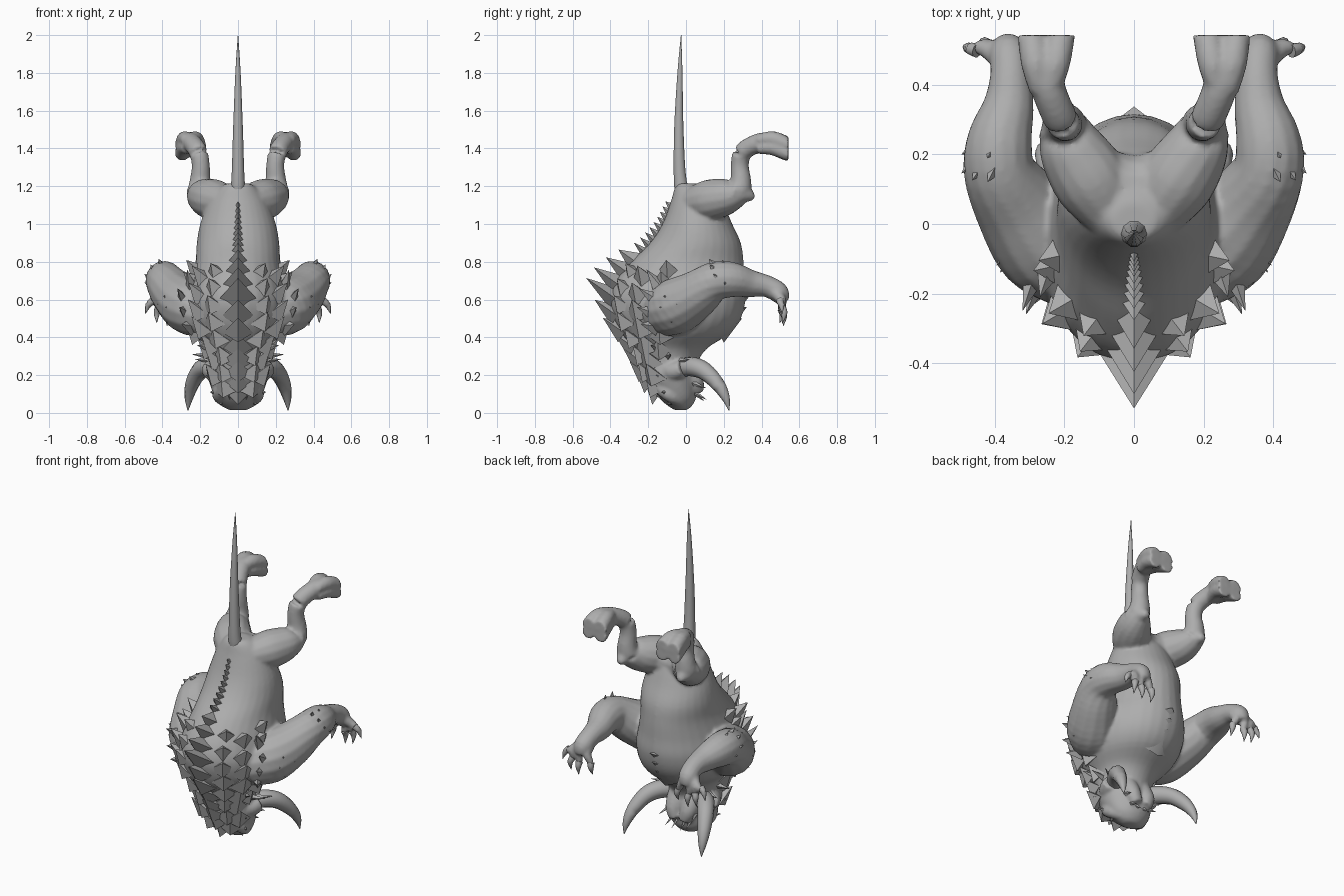
import bpy, bmesh, math
from mathutils import Vector as V

hide = bpy.data.materials.new("stone_grey")
hide.diffuse_color = (0.42, 0.42, 0.42, 1)


def finish(bm, name, angle=35):
    bmesh.ops.recalc_face_normals(bm, faces=bm.faces)
    me = bpy.data.meshes.new(name)
    bm.to_mesh(me)
    bm.free()
    ob = bpy.data.objects.new(name, me)
    bpy.context.collection.objects.link(ob)
    me.materials.append(hide)
    bpy.ops.object.select_all(action='DESELECT')
    ob.select_set(True)
    bpy.context.view_layer.objects.active = ob
    bpy.ops.object.shade_smooth_by_angle(angle=math.radians(angle))
    return ob


def smooth_path(pts, sub=4):
    """Catmull-Rom through points of any dimension."""
    out, n = [], len(pts)
    for i in range(n - 1):
        a, b, c, d = (pts[max(i - 1, 0)], pts[i], pts[i + 1], pts[min(i + 2, n - 1)])
        for s in range(sub):
            t = s / sub
            out.append([0.5 * (2 * q + (r - p) * t + (2 * p - 5 * q + 4 * r - w) * t * t
                               + (3 * q - p - 3 * r + w) * t ** 3)
                        for p, q, r, w in zip(a, b, c, d)])
    return out + [list(pts[-1])]


def skin_rings(bm, rings):
    loops = [[bm.verts.new(p) for p in r] for r in rings]
    n = len(loops[0])
    for a, b in zip(loops, loops[1:]):
        for i in range(n):
            bm.faces.new((a[i], a[(i + 1) % n], b[(i + 1) % n], b[i]))
    bm.faces.new(loops[0])
    bm.faces.new(loops[-1])


def tube(bm, pts, side=1, n=14, flat_end=None):
    """Round limb along (x, y, z, radius) points."""
    path = smooth_path(pts)
    cs = [V((p[0] * side, p[1], p[2])) for p in path]
    rings = []
    for i, c in enumerate(cs):
        t = (cs[min(i + 1, len(cs) - 1)] - cs[max(i - 1, 0)]).normalized()
        if flat_end and i == len(cs) - 1:
            t = V(flat_end)
        u = t.cross(V((0.3, 0.2, 1) if abs(t.z) < 0.8 else (0, 1, 0))).normalized()
        w = t.cross(u)
        r = max(path[i][3], 0.001)
        rings.append([c + r * (u * math.cos(k * math.tau / n) + w * math.sin(k * math.tau / n))
                      for k in range(n)])
    skin_rings(bm, rings)


def spike(bm, base, tip, width, thick, across=None):
    """Four-sided thorn plate, wide across its row."""
    base, tip = V(base), V(tip)
    d = (tip - base).normalized()
    u = V(across or (1, 0, 0))
    u = (u - d * u.dot(d)).normalized()
    w = d.cross(u)
    back = base - d * 0.03
    vs = [bm.verts.new(back + o) for o in (u * width, w * thick, -u * width, -w * thick)]
    top = bm.verts.new(tip)
    bm.faces.new(vs)
    for i in range(4):
        bm.faces.new((vs[i], vs[(i + 1) % 4], top))


# Torso, neck and head sections: z, y low, y high, half width
BODY = [(1.215, -.04, .06, .06), (1.19, -.06, .12, .10), (1.12, -.08, .19, .155), (1.0, -.125, .245, .20),
        (.9, -.19, .29, .218), (.8, -.29, .305, .225), (.7, -.37, .31, .25), (.6, -.40, .315, .275),
        (.5, -.38, .29, .27), (.42, -.34, .23, .235), (.34, -.28, .11, .17), (.26, -.25, .06, .15),
        (.2, -.23, .065, .16), (.13, -.185, .06, .142), (.07, -.135, .05, .115), (.03, -.085, .025, .075),
        (.014, -.055, 0, .04)]


def on_body(z, deg):
    """Point and outward normal on the back, deg from the spine."""
    for a, b in zip(BODY, BODY[1:]):
        if b[0] <= z <= a[0]:
            t = (a[0] - z) / (a[0] - b[0])
            lo, hi, rx = [p + (q - p) * t for p, q in zip(a[1:], b[1:])]
            s, c = math.sin(math.radians(deg)), math.cos(math.radians(deg))
            ry = (hi - lo) / 2
            return (V((rx * s, (lo + hi) / 2 - ry * c, z)),
                    V((s / rx, -c / ry, 0)).normalized())


# Continuous skin: torso, arms and legs fused together
bm = bmesh.new()
N = 32
skin_rings(bm, [[(rx * math.sin(k * math.tau / N),
                  (lo + hi) / 2 - (hi - lo) / 2 * math.cos(k * math.tau / N), z) for k in range(N)]
                for z, lo, hi, rx in smooth_path(BODY)])
# groin web between the thighs
tube(bm, [(-.17, .16, 1.13, .085), (0, .10, 1.10, .10), (.17, .16, 1.13, .085)])
for s in (-1, 1):
    # arm
    tube(bm, [(.16, -.14, .52, .12), (.25, -.06, .56, .15), (.33, .05, .625, .13), (.385, .15, .695, .105),
              (.385, .24, .705, .095), (.36, .34, .685, .074), (.355, .43, .67, .058), (.36, .49, .635, .056),
              (.365, .505, .59, .04)], s)
    # fingers
    for x0, x1, y1, z1 in ((.33, .30, .50, .545), (.37, .375, .508, .535), (.39, .42, .505, .55),
                           (.39, .455, .495, .59)):
        tube(bm, [(x0, .48, .63, .032), ((x0 + x1) / 2 + .01, .507, .595, .025), (x1, y1, z1, .019)], s)
    # thigh and shin
    tube(bm, [(.06, .03, 1.11, .085), (.12, .12, 1.125, .11), (.175, .21, 1.145, .098),
              (.198, .275, 1.175, .072), (.20, .29, 1.23, .056), (.197, .285, 1.31, .048),
              (.21, .30, 1.38, .05), (.24, .37, 1.425, .05), (.255, .42, 1.435, .052)], s)
    # pointed knee
    tube(bm, [(.205, .25, 1.17, .07), (.205, .32, 1.155, .045), (.205, .36, 1.135, .015)], s)
    # toes
    for x0, x1, r in ((.24, .21, .042), (.27, .295, .04)):
        for dz in (.025, -.02):
            tube(bm, [(x0, .38, 1.42 + dz, .03), ((x0 + x1) / 2, .46, 1.425 + dz, .042),
                      (x1, .542, 1.392 + dz, r)], s, flat_end=(0, 1, 0))
    # cheek and brow
    tube(bm, [(.05, -.12, .25, .05), (.12, -.08, .22, .055), (.155, -.02, .235, .045)], s)
    tube(bm, [(.06, -.16, .16, .04), (.10, -.09, .10, .04), (.06, -.02, .06, .035)], s)
    # lower jaw
    tube(bm, [(.05, .0, .24, .06), (.05, .045, .17, .05), (.03, .06, .11, .035)], s)
skin = finish(bm, "body_skin", 60)
rm = skin.modifiers.new("fuse", 'REMESH')
rm.mode, rm.voxel_size, rm.use_smooth_shade = 'VOXEL', 0.01, True
sm = skin.modifiers.new("soften", 'SMOOTH')
sm.factor, sm.iterations = 0.5, 4

# Tail
bm = bmesh.new()
tube(bm, [(0, .0, 1.15, .055), (0, -.03, 1.22, .036), (0, -.038, 1.5, .026), (0, -.032, 1.8, .014),
          (0, -.026, 2.0, .001)], n=10)
finish(bm, "tail", 50)

# Curved horns
bm = bmesh.new()
for s in (-1, 1):
    tube(bm, [(.10, -.03, .235, .05), (.155, .03, .245, .052), (.205, .10, .22, .047), (.243, .17, .15, .037),
              (.26, .21, .08, .023), (.265, .228, .012, .002)], s, n=10)
finish(bm, "horns", 50)

# Spine plates: z, length, half width
bm = bmesh.new()
for z, ln, wd in ((.11, .05, .05), (.17, .06, .06), (.23, .07, .075), (.29, .085, .085), (.36, .10, .08),
                  (.44, .11, .08), (.53, .12, .085), (.62, .165, .10), (.69, .14, .085), (.755, .12, .075),
                  (.81, .095, .06)):
    p, nrm = on_body(z, 0)
    spike(bm, p, p + (nrm + V((0, 0, .7))).normalized() * ln, wd, .06)
for i in range(9):
    z = .86 + i * .03
    p, nrm = on_body(z, 0)
    ln = .062 - i * .004
    spike(bm, p, p + (nrm + V((0, 0, .9))).normalized() * ln, .045 - i * .003, .03)
finish(bm, "spine_plates", 40)

# Side rows of broad plates
bm = bmesh.new()
for deg, zs, ln, wd in ((30, (.14, .22, .31, .40, .49, .58, .67, .75), .06, .07),
                        (52, (.2, .28, .36, .45, .54, .63, .72), .085, .075),
                        (74, (.34, .42, .70, .76), .07, .065)):
    for s in (-1, 1):
        for z in zs:
            p, nrm = on_body(z, deg * s)
            spike(bm, p, p + (nrm + V((0, 0, 1.0))).normalized() * ln, wd, .055, V((-nrm.y, nrm.x, 0)))
finish(bm, "side_plates", 40)

# Low ridges under the chest
bm = bmesh.new()
for z in (.42, .48, .54, .60):
    p, nrm = on_body(z, 180)
    spike(bm, p - nrm * .02, p + V((0, .022, .02)), .09, .04)
finish(bm, "chest_ridges", 60)

# Neck frill, face thorns and teeth
bm = bmesh.new()
for s in (-1, 1):
    for b, t, w in (((.12, -.10, .30), (.245, -.08, .31), .035), ((.11, -.05, .27), (.23, .02, .285), .03),
                    ((.12, -.14, .33), (.22, -.19, .36), .035), ((.12, -.12, .18), (.17, -.16, .20), .04),
                    ((.11, -.10, .11), (.15, -.13, .11), .035), ((.08, -.07, .06), (.10, -.10, .045), .03),
                    ((.04, -.11, .08), (.05, -.16, .09), .03), ((.09, .03, .16), (.11, .11, .13), .022),
                    ((.06, .04, .11), (.07, .11, .07), .02), ((.025, .05, .10), (.03, .10, .06), .016)):
        spike(bm, (b[0] * s, b[1], b[2]), (t[0] * s, t[1], t[2]), w, w * .8, (0, 0, 1))
finish(bm, "face_thorns", 40)

# Elbow and shoulder thorns
bm = bmesh.new()
for s in (-1, 1):
    for b, t in (((.40, .16, .77), (.42, .12, .815)), ((.44, .16, .745), (.465, .125, .785)),
                 ((.46, .18, .70), (.495, .145, .735)), ((.41, .21, .77), (.42, .19, .81)),
                 ((.455, .22, .68), (.495, .20, .69)), ((.35, -.06, .59), (.395, -.12, .62)),
                 ((.34, -.08, .55), (.385, -.14, .56)), ((.33, -.05, .50), (.38, -.08, .48)),
                 ((.39, -.01, .58), (.425, -.05, .575)), ((.29, -.16, .60), (.32, -.25, .66)),
                 ((.28, -.18, .53), (.31, -.26, .56)), ((.26, -.18, .46), (.30, -.24, .47)),
                 ((.25, -.15, .68), (.27, -.21, .76))):
        spike(bm, (b[0] * s, b[1], b[2]), (t[0] * s, t[1], t[2]), .048, .036, (0, 0, 1))
finish(bm, "arm_thorns", 40)

# Claws
bm = bmesh.new()
for s in (-1, 1):
    for a, m, t in (((.30, .505, .55), (.295, .51, .52), (.295, .495, .475)),
                    ((.375, .51, .54), (.375, .52, .51), (.375, .515, .46)),
                    ((.42, .51, .555), (.43, .52, .525), (.43, .51, .475)),
                    ((.45, .497, .595), (.475, .505, .57), (.49, .51, .525))):
        tube(bm, [(*a, .021), (*m, .016), (*t, .001)], s, n=8)
finish(bm, "claws", 50)
